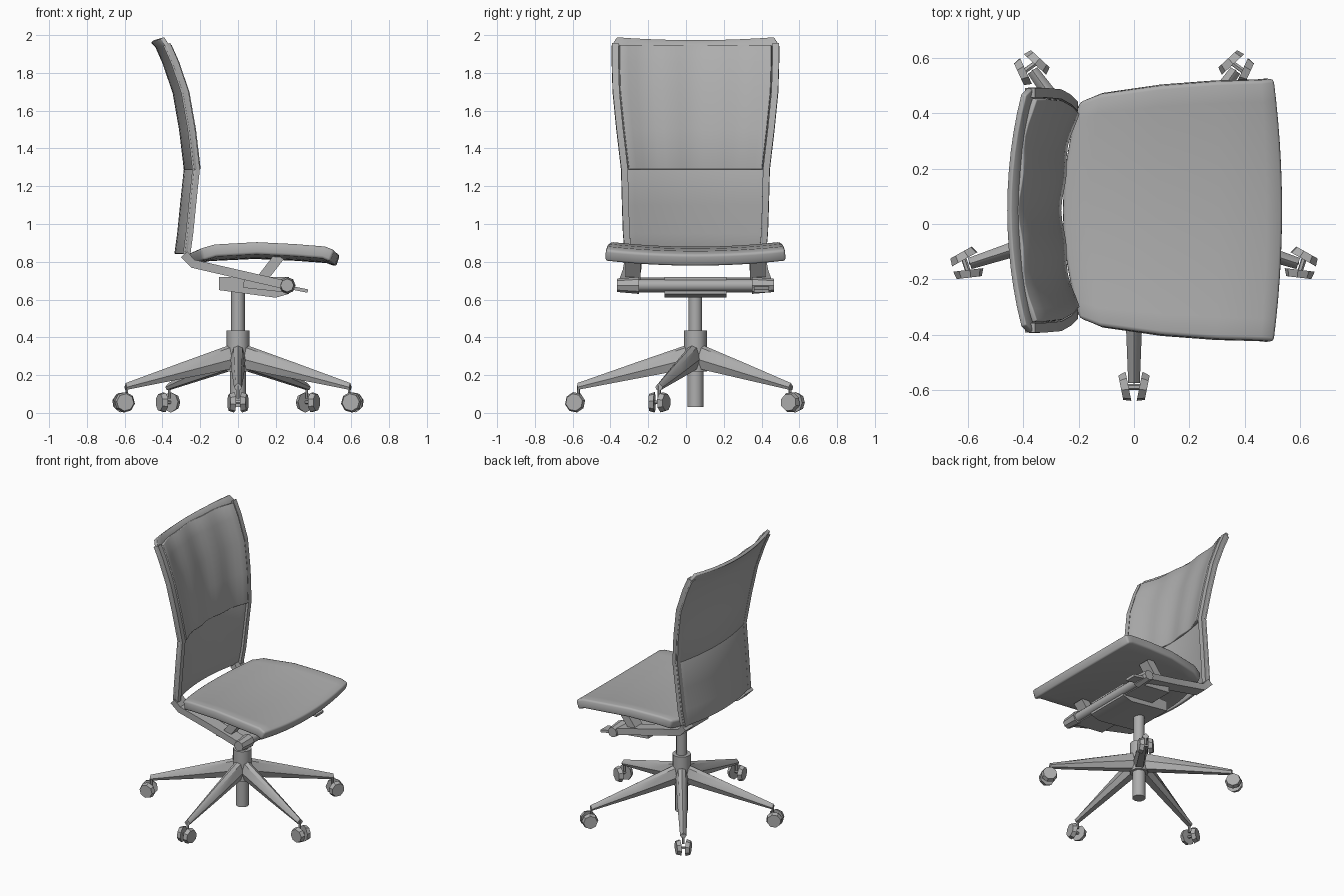
import bpy, bmesh, math
from mathutils import Vector, Matrix

cube = bpy.data.objects.get("Cube")
if cube:
    bpy.data.objects.remove(cube, do_unlink=True)

grey = bpy.data.materials.new("mid_grey")
grey.use_nodes = True
colour = (0.42, 0.42, 0.42, 1)
grey.diffuse_color = colour
grey.node_tree.nodes["Principled BSDF"].inputs["Base Color"].default_value = colour

MID = 0.05  # the chair's centre line in y
Y, Z = Vector((0, 1, 0)), Vector((0, 0, 1))


def finish(name, bm, angle=35, recalc=True):
    if recalc:
        bmesh.ops.recalc_face_normals(bm, faces=bm.faces)
    mesh = bpy.data.meshes.new(name)
    bm.to_mesh(mesh)
    bm.free()
    mesh.materials.append(grey)
    obj = bpy.data.objects.new(name, mesh)
    bpy.context.collection.objects.link(obj)
    bpy.ops.object.select_all(action='DESELECT')
    obj.select_set(True)
    bpy.context.view_layer.objects.active = obj
    bpy.ops.object.shade_smooth_by_angle(angle=math.radians(angle))
    return obj


def rod(name, start, end, r1, r2=None, sides=12):
    """Round or faceted bar between two points."""
    start, end = Vector(start), Vector(end)
    axis = end - start
    bm = bmesh.new()
    turn = Z.rotation_difference(axis.normalized()).to_matrix().to_4x4()
    bmesh.ops.create_cone(bm, cap_ends=True, segments=sides, radius1=r1,
                          radius2=r1 if r2 is None else r2, depth=axis.length,
                          matrix=Matrix.Translation((start + end) / 2) @ turn)
    return finish(name, bm)


def loft(name, rings):
    """Skin a list of equal closed rings and cap both ends."""
    bm = bmesh.new()
    loops = [[bm.verts.new(p) for p in ring] for ring in rings]
    n = len(loops[0])
    for a, b in zip(loops, loops[1:]):
        for k in range(n):
            bm.faces.new((a[k], a[(k + 1) % n], b[(k + 1) % n], b[k]))
    bm.faces.new(loops[0])
    bm.faces.new(loops[-1])
    return finish(name, bm)


def strip(name, points, width, thick):
    """Flat bar following a path, with its width along y."""
    points = [Vector(p) for p in points]
    rings = []
    for i, p in enumerate(points):
        along = points[min(i + 1, len(points) - 1)] - points[max(i - 1, 0)]
        out = along.cross(Y).normalized() * thick / 2
        side = Y * width / 2
        rings.append([p + out + side, p + out - side, p - out - side, p - out + side])
    return loft(name, rings)


def shell(name, rows, place, thick, offset, columns=12):
    """Curved sheet thickened into a cushion or panel."""
    bm = bmesh.new()
    grid = [[bm.verts.new(place(row, 2 * j / columns - 1)) for j in range(columns + 1)]
            for row in rows]
    for a, b in zip(grid, grid[1:]):
        for j in range(columns):
            bm.faces.new((a[j], b[j], b[j + 1], a[j + 1]))
    obj = finish(name, bm, recalc=False)
    solid = obj.modifiers.new("thickness", 'SOLIDIFY')
    solid.thickness, solid.offset = thick, offset
    bevel = obj.modifiers.new("soft_edge", 'BEVEL')
    bevel.width, bevel.segments, bevel.limit_method = thick * 0.2, 2, 'ANGLE'
    bevel.angle_limit = math.radians(50)
    return obj


# Seat: rows of side x, bow at the middle, half width, height
seat_rows = [(-0.20, -0.06, 0.39, 0.870), (-0.12, -0.04, 0.42, 0.893),
             (0.10, -0.01, 0.45, 0.905), (0.30, 0.01, 0.465, 0.895),
             (0.46, 0.02, 0.47, 0.882), (0.51, 0.03, 0.475, 0.862)]


def seat_point(row, t):
    x, bow, half, z = row
    arch = 1 - t * t
    return x + bow * arch, MID + half * t, z - 0.025 * arch


shell("seat", seat_rows, seat_point, 0.065, -1)

# Backrest: rows of height, side x, half width
lower_rows = [(0.84, -0.26, 0.37), (0.95, -0.245, 0.38), (1.10, -0.23, 0.385), (1.29, -0.21, 0.39)]
upper_rows = [(1.29, -0.21, 0.39), (1.50, -0.235, 0.415), (1.70, -0.27, 0.435),
              (1.86, -0.325, 0.44), (1.95, -0.365, 0.44), (1.99, -0.39, 0.415)]


def back_point(row, t):
    z, x, half = row
    return x - 0.055 * (1 - t * t), MID + half * t, z - (0.015 * (1 - t * t) if z > 1.95 else 0)


def pad_point(row, t):
    x, y, z = back_point((row[0], row[1], row[2] - 0.04), t)
    return x + 0.008 - 0.006 * math.cos(3 * math.pi * t), y, z


shell("lower_back_panel", lower_rows, back_point, 0.022, 1)
shell("upper_back_panel", upper_rows, back_point, 0.022, 1)
shell("upper_back_pad", upper_rows[:-1], pad_point, 0.02, 1, 18)

# Side frame: arm under the seat turning up into the back rail
for label, s in (("left", 1), ("right", -1)):
    arm = [(0.24, MID + s * 0.36, 0.68), (0.0, MID + s * 0.34, 0.735),
           (-0.24, MID + s * 0.33, 0.79), (-0.285, MID + s * 0.34, 0.84)]
    strip(label + "_frame_arm", arm, 0.09, 0.045)
    rail = [(x - 0.012, MID + s * (half - 0.015), z)
            for z, x, half in lower_rows + upper_rows[1:-1]]
    strip(label + "_back_rail", rail, 0.035, 0.04)
    # Seat strut and adjuster knob
    strip(label + "_seat_strut", [(0.12, MID + s * 0.33, 0.70), (0.22, MID + s * 0.33, 0.83)],
          0.08, 0.055)
    rod(label + "_knob", (0.26, MID + s * 0.30, 0.675), (0.26, MID + s * 0.415, 0.675), 0.045, 0.035, 8)
    # Wing of the mechanism
    strip(label + "_wing", [(0.03, MID + s * 0.24, 0.69), (0.26, MID + s * 0.24, 0.665)], 0.20, 0.055)

rod("cross_bar", (0.26, MID - 0.32, 0.675), (0.26, MID + 0.32, 0.675), 0.032)
strip("adjuster_lever", [(0.27, MID + 0.35, 0.665), (0.37, MID + 0.35, 0.645)], 0.08, 0.018)

# Tilt mechanism housing
housing = [(-0.1, 0.72), (-0.1, 0.65), (0.2, 0.61), (0.27, 0.63), (0.27, 0.72)]
loft("mechanism_housing", [[(x, MID + y, z) for x, z in housing] for y in (-0.165, 0.165)])

# Central column
rod("gas_column", (0, MID, 0.40), (0, MID, 0.70), 0.036)
rod("base_hub", (0, MID, 0.22), (0, MID, 0.435), 0.06)
rod("lower_column", (0, MID, 0.03), (0, MID, 0.25), 0.043)

# Five legs with twin-wheel casters
for i in range(5):
    a = math.radians(72 * i - 90)
    out = Vector((math.cos(a), math.sin(a), 0))
    side = Vector((-out.y, out.x, 0))
    hub = Vector((0, MID, 0))
    rings = []
    for r, low, high, w in ((0.03, 0.235, 0.365, 0.04), (0.32, 0.18, 0.265, 0.033),
                            (0.625, 0.122, 0.158, 0.021)):
        c = hub + out * r
        rings.append([c + side * w * k + Z * h for k, h in
                      ((-1, low * 0.6 + high * 0.4), (-0.6, high - 0.012), (0, high),
                       (0.6, high - 0.012), (1, low * 0.6 + high * 0.4), (0.6, low), (-0.6, low))])
    loft(f"leg_{i + 1}", rings)
    centre = hub + out * 0.64 + Z * 0.056
    rod(f"caster_stem_{i + 1}", centre - out * 0.02 + Z * 0.02, centre - out * 0.02 + Z * 0.09, 0.008, sides=6)
    rod(f"caster_axle_{i + 1}", centre - side * 0.03, centre + side * 0.03, 0.01, sides=6)
    for k in (-1, 1):
        axle = (side * k + out * 0.2).normalized() * 0.014
        hub_point = centre + side * k * 0.034
        rod(f"caster_wheel_{i + 1}_{'a' if k < 0 else 'b'}", hub_point - axle, hub_point + axle,
            0.055, 0.046, 8)
